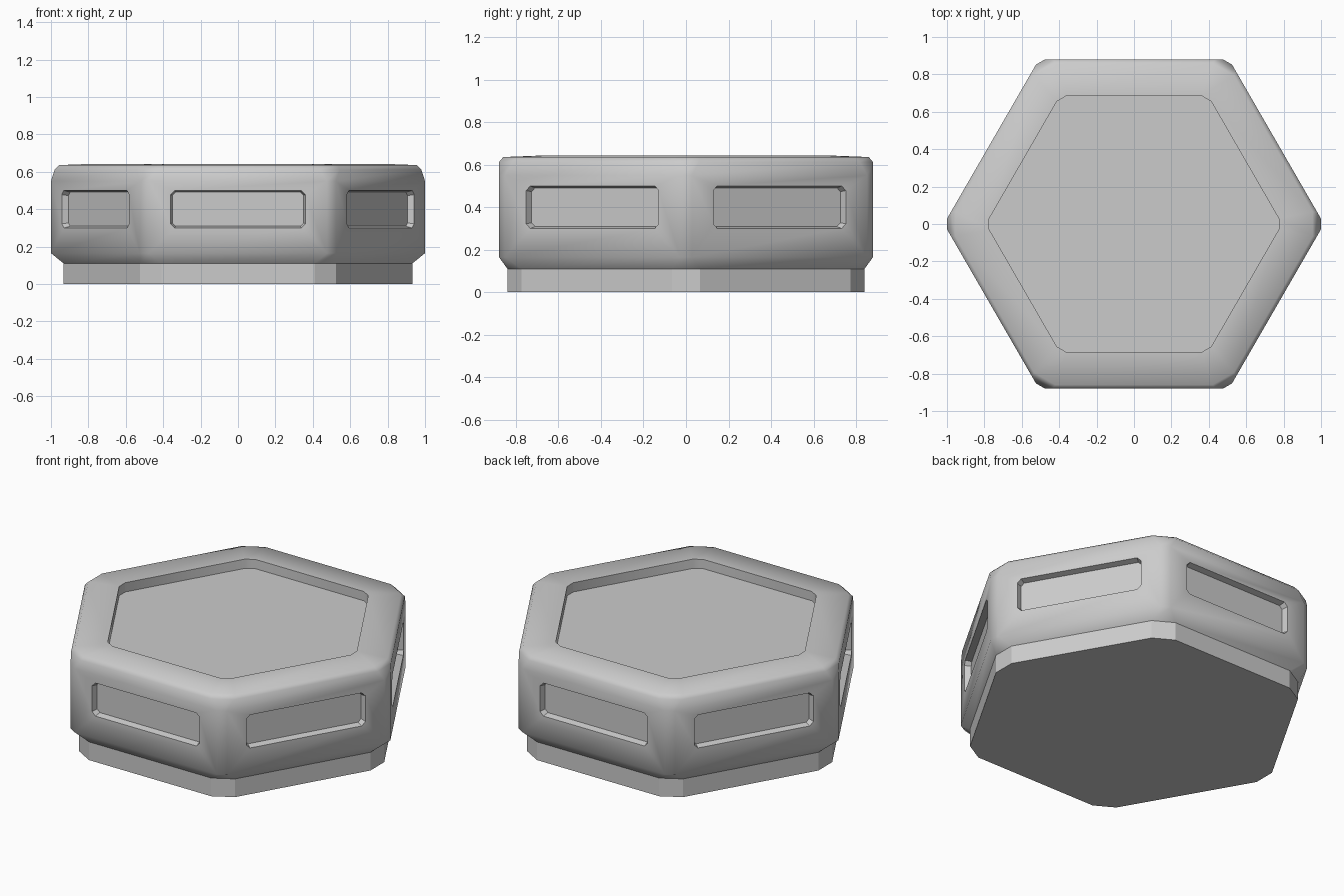
import bpy, bmesh
from math import cos, sin, pi, sqrt, radians
from mathutils import Vector

if "Cube" in bpy.data.objects:
    bpy.data.objects.remove(bpy.data.objects["Cube"])

bm = bmesh.new()


def hex_ring(z, a, c):
    """Corner-cut hexagon: a = distance to flats, c = distance to cut corners."""
    hw = (a * 2 / sqrt(3) - c) * sqrt(3)
    ring = []
    for k in range(6):
        t = k * pi / 3
        for s in (-1, 1):
            ring.append(bm.verts.new((c * cos(t) - s * hw * sin(t),
                                      c * sin(t) + s * hw * cos(t), z)))
    return ring


def bridge(lo, hi, skip_sides=False):
    n = len(lo)
    faces = []
    for i in range(n):
        if skip_sides and i % 2:
            continue
        j = (i + 1) % n
        faces.append(bm.faces.new((lo[i], lo[j], hi[j], hi[i])))
    return faces


def octagon(side, w, z0, z1, cut, dist):
    """Cut-corner rectangle on a side, counter-clockwise seen from outside."""
    t = radians(30 + 60 * side)
    out, along = Vector((cos(t), sin(t), 0)), Vector((-sin(t), cos(t), 0))
    pts = [(-w + cut, z0), (w - cut, z0), (w, z0 + cut), (w, z1 - cut),
           (w - cut, z1), (-w + cut, z1), (-w, z1 - cut), (-w, z0 + cut)]
    return [bm.verts.new(out * dist + along * u + Vector((0, 0, z))) for u, z in pts]


# outer shell, base to recessed top: z, flat distance, corner distance
levels = [(0, .84, .932), (.11, .84, .932), (.165, .88, 1), (.55, .88, 1),
          (.612, .88, .98), (.636, .86, .955), (.643, .685, .774), (.587, .685, .774)]
rings = [hex_ring(*l) for l in levels]
flat = [bm.faces.new(rings[0][::-1]), bm.faces.new(rings[-1])]
for i in range(len(rings) - 1):
    faces = bridge(rings[i], rings[i + 1], skip_sides=(i == 2))
    if i == 0:
        flat += faces

# sunken side panels
for s in range(6):
    a, b = 2 * s + 1, (2 * s + 2) % 12
    corners = [rings[2][a], rings[2][b], rings[3][b], rings[3][a]]
    rim = octagon(s, .36, .30, .50, .022, .88)
    floor = octagon(s, .351, .309, .491, .018, .844)
    for k in range(4):
        n = (k + 1) % 4
        bm.faces.new((corners[k], corners[n], rim[2 * k + 1], rim[2 * k]))
        bm.faces.new((corners[n], rim[(2 * k + 2) % 8], rim[2 * k + 1]))
    bridge(rim, floor)
    flat.append(bm.faces.new(floor))

# soft shading across shallow edges, crisp elsewhere
bmesh.ops.recalc_face_normals(bm, faces=bm.faces[:])
for f in bm.faces:
    f.smooth = f not in flat
for e in bm.edges:
    e.smooth = e.calc_face_angle(0) < radians(42)

mesh = bpy.data.meshes.new("hexagonal_case")
bm.to_mesh(mesh)
bm.free()
bpy.context.collection.objects.link(bpy.data.objects.new("hexagonal_case", mesh))
